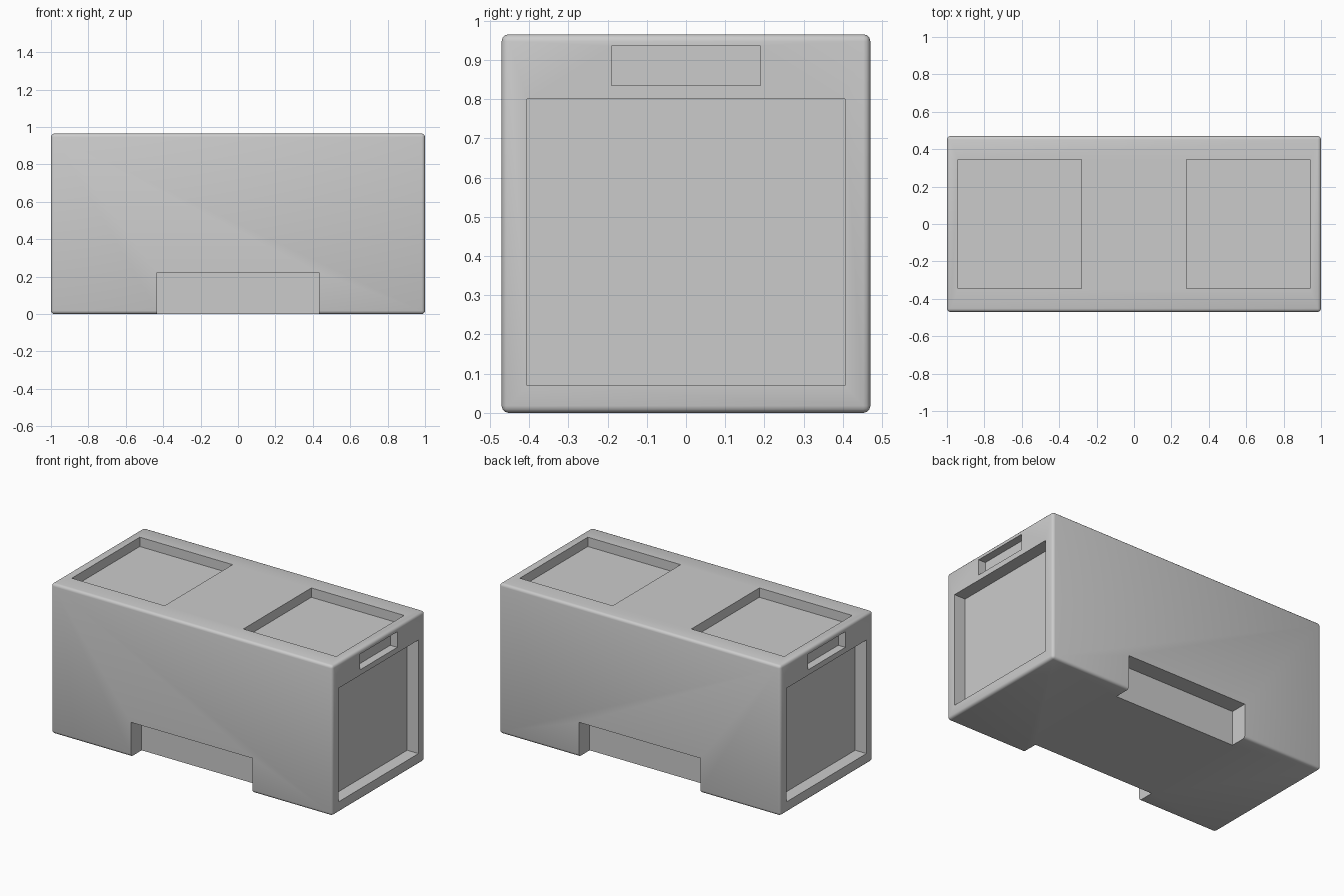
import bpy
import math

if "Cube" in bpy.data.objects:
    bpy.data.objects.remove(bpy.data.objects["Cube"])

W, D, H = 2.0, 0.94, 0.965


def box(name, x, y, z):
    """Box from (min, max) ranges along each axis."""
    bpy.ops.mesh.primitive_cube_add(
        size=1, location=[(r[0] + r[1]) / 2 for r in (x, y, z)])
    ob = bpy.context.object
    ob.name = name
    ob.scale = [r[1] - r[0] for r in (x, y, z)]
    bpy.ops.object.transform_apply(location=True, scale=True)
    return ob


def apply(ob, mod):
    bpy.context.view_layer.objects.active = ob
    bpy.ops.object.modifier_apply(modifier=mod.name)


def span(a, b, side):
    """Range mirrored to the given side."""
    return tuple(sorted((a * side, b * side)))


# Softened block
body = box("block_body", (-W / 2, W / 2), (-D / 2, D / 2), (0, H))
bev = body.modifiers.new("soft_edges", 'BEVEL')
bev.width = 0.018
bev.segments = 3
apply(body, bev)

cutters = []
for s in (-1, 1):
    # Large end panel and the grip slot above it
    cutters.append(box("end_panel_cutter", span(0.92, 1.1, s), (-0.405, 0.405), (0.07, 0.80)))
    cutters.append(box("grip_slot_cutter", span(0.95, 1.1, s), (-0.19, 0.19), (0.835, 0.935)))
    # Shallow tray in the top
    cutters.append(box("top_tray_cutter", span(0.28, 0.94, s), (-0.345, 0.345), (H - 0.06, H + 0.1)))
    # Notch along the bottom of the front and back
    cutters.append(box("base_notch_cutter", (-0.433, 0.433), span(D / 2 - 0.11, D / 2 + 0.1, s), (-0.1, 0.222)))

for c in cutters:
    c.hide_render = True
    m = body.modifiers.new("recess", 'BOOLEAN')
    m.operation = 'DIFFERENCE'
    m.solver = 'EXACT'
    m.object = c
    apply(body, m)
for c in cutters:
    bpy.data.objects.remove(c, do_unlink=True)

bpy.ops.object.select_all(action='DESELECT')
body.select_set(True)
bpy.context.view_layer.objects.active = body
bpy.ops.object.shade_smooth_by_angle(angle=math.radians(40))
